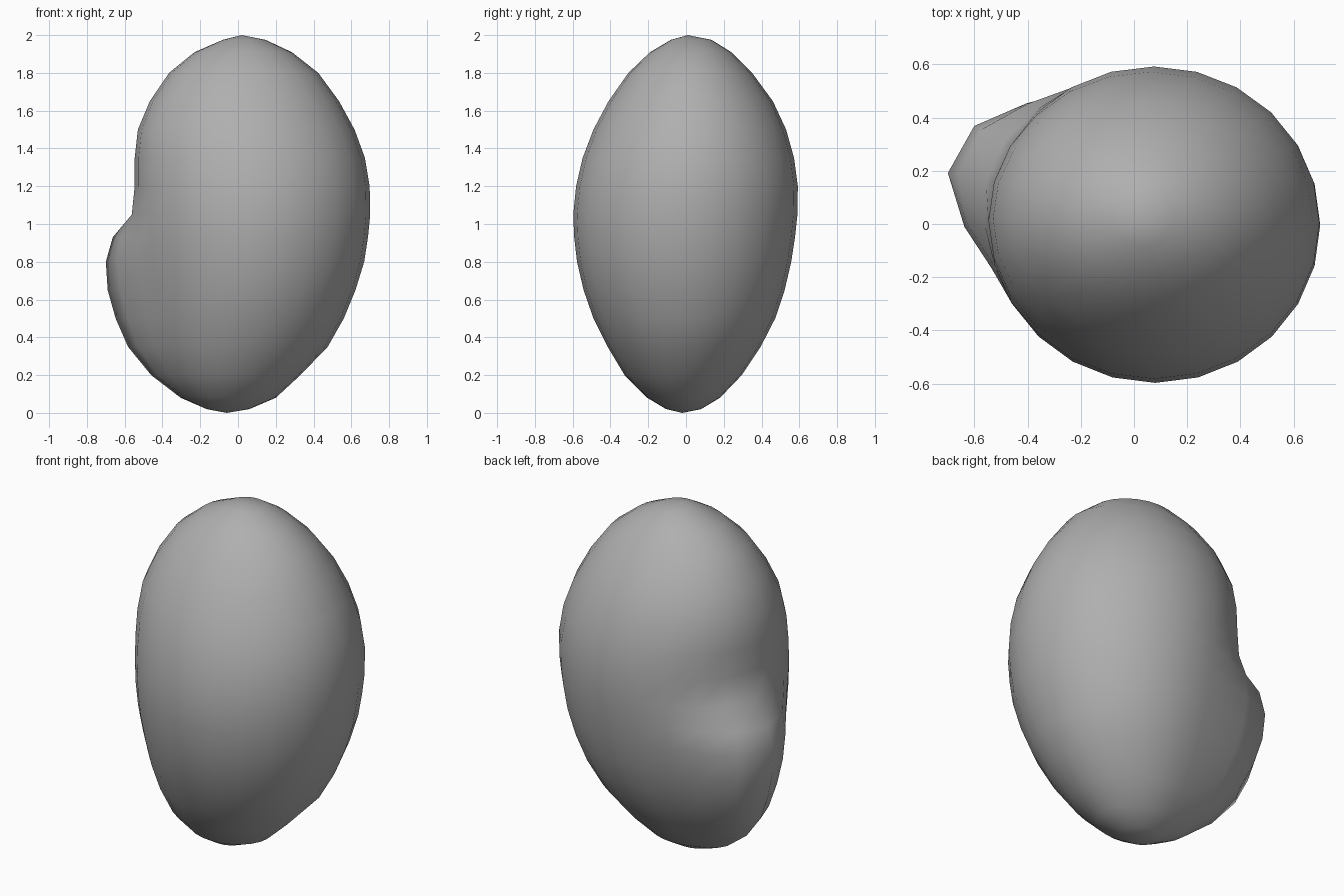
import bpy, bmesh
from math import cos, sin, pi, exp, radians

if "Cube" in bpy.data.objects:
    bpy.data.objects.remove(bpy.data.objects["Cube"])

SIDES = 24
BUMP_ANGLE, BUMP_WIDTH = radians(160), radians(18.5)

# Horizontal slices: z, left, right, front, back, bump height
SLICES = [
    (0.02, -.16, .06, -.105, .08, .01),
    (0.08, -.265, .20, -.205, .18, .05),
    (0.20, -.36, .33, -.325, .295, .12),
    (0.35, -.43, .475, -.415, .395, .18),
    (0.50, -.465, .56, -.49, .472, .215),
    (0.65, -.49, .622, -.542, .522, .235),
    (0.80, -.515, .668, -.577, .557, .22),
    (0.93, -.53, .688, -.592, .577, .165),
    (1.05, -.54, .70, -.597, .59, .04),
    (1.20, -.547, .697, -.582, .592, 0),
    (1.35, -.547, .672, -.547, .572, 0),
    (1.50, -.53, .617, -.49, .53, 0),
    (1.65, -.467, .535, -.41, .46, 0),
    (1.80, -.365, .425, -.305, .35, 0),
    (1.91, -.23, .285, -.19, .24, 0),
    (1.975, -.08, .145, -.08, .135, 0),
]


def slice_point(s, i):
    z, left, right, front, back, bump = s
    a = 2 * pi * i / SIDES
    swell = bump * exp(-0.5 * ((a - BUMP_ANGLE) / BUMP_WIDTH) ** 2)
    x = (left + right) / 2 + ((right - left) / 2 + swell) * cos(a)
    y = (front + back) / 2 + ((back - front) / 2 + swell) * sin(a)
    return x, y, z


# Stone body: slices skinned together and closed at both poles
bm = bmesh.new()
rings = [[bm.verts.new(slice_point(s, i)) for i in range(SIDES)] for s in SLICES]
bottom = bm.verts.new((-.06, -.02, 0))
top = bm.verts.new((.02, .01, 2))
for i in range(SIDES):
    j = (i + 1) % SIDES
    for lo, hi in zip(rings, rings[1:]):
        bm.faces.new((lo[i], lo[j], hi[j], hi[i]))
    bm.faces.new((bottom, rings[0][j], rings[0][i]))
    bm.faces.new((top, rings[-1][i], rings[-1][j]))
for f in bm.faces:
    f.smooth = True
mesh = bpy.data.meshes.new("pebble")
bm.to_mesh(mesh)
bm.free()
pebble = bpy.data.objects.new("pebble", mesh)
bpy.context.collection.objects.link(pebble)

# Dark grey stone
stone = bpy.data.materials.new("stone")
stone.diffuse_color = (.43, .43, .43, 1)
stone.use_nodes = True
stone.node_tree.nodes["Principled BSDF"].inputs["Base Color"].default_value = stone.diffuse_color
mesh.materials.append(stone)
